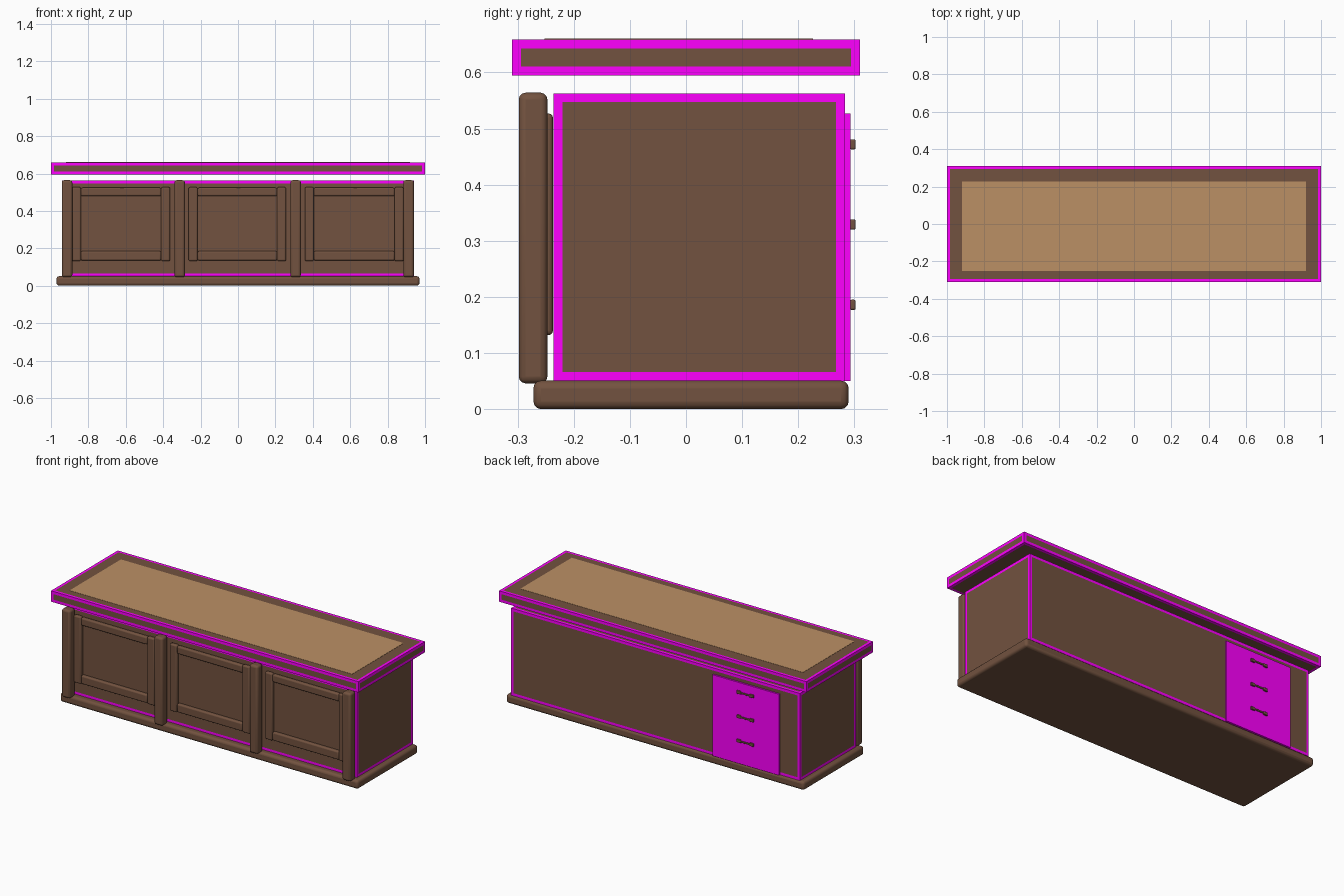
import bpy, bmesh
from mathutils import Vector

if "Cube" in bpy.data.objects:
    bpy.data.objects.remove(bpy.data.objects["Cube"])


def material(name, rgb):
    m = bpy.data.materials.new(name)
    m.diffuse_color = (*rgb, 1)
    m.use_nodes = True
    m.node_tree.nodes["Principled BSDF"].inputs["Base Color"].default_value = m.diffuse_color
    return m


WOOD = material("dark_wood", (0.17, 0.085, 0.05))
LEATHER = material("tan_leather", (0.50, 0.28, 0.13))
MAGENTA = material("magenta", (1.0, 0.0, 1.0))


def box(name, x, y, z, mats, bevel=0, inset=0):
    """Box from axis ranges; optional rounded edges or inset face panels (second material)."""
    bm = bmesh.new()
    bmesh.ops.create_cube(bm, size=1)
    for v in bm.verts:
        v.co = Vector([(r[0] + r[1]) / 2 + c * (r[1] - r[0]) for c, r in zip(v.co, (x, y, z))])
    if inset:
        panels = list(bm.faces)
        bmesh.ops.inset_individual(bm, faces=panels, thickness=inset, use_even_offset=True)
        for f in panels:
            f.material_index = 1
    me = bpy.data.meshes.new(name)
    bm.to_mesh(me)
    bm.free()
    for m in mats:
        me.materials.append(m)
    ob = bpy.data.objects.new(name, me)
    bpy.context.collection.objects.link(ob)
    if bevel:
        mod = ob.modifiers.new("round", 'BEVEL')
        mod.width, mod.segments = bevel, 3
        bpy.context.view_layer.objects.active = ob
        bpy.ops.object.select_all(action='DESELECT')
        ob.select_set(True)
        bpy.ops.object.shade_smooth_by_angle()
    return ob


# Plinth, cabinet body, floating top with its writing surface
box("plinth", (-0.97, 0.97), (-0.272, 0.29), (0, 0.051), [WOOD], bevel=0.014)
box("cabinet_body", (-0.94, 0.94), (-0.236, 0.283), (0.05, 0.563), [MAGENTA, WOOD], inset=0.016)
box("desk_top", (-1, 1), (-0.31, 0.31), (0.595, 0.659), [MAGENTA, WOOD], inset=0.016)
box("writing_surface", (-0.92, 0.92), (-0.252, 0.226), (0.657, 0.6602), [LEATHER])

# Front posts
for i, x in enumerate((-0.914, -0.312, 0.308, 0.912)):
    box(f"front_post_{i + 1}", (x - 0.028, x + 0.028), (-0.298, -0.247), (0.046, 0.564),
        [WOOD], bevel=0.012)

# Framed front panels
Y = (-0.262, -0.237)
for i, (a, b) in enumerate(((-0.888, -0.363), (-0.264, 0.257), (0.357, 0.885))):
    n = f"front_panel_{i + 1}"
    w = 0.048
    box(n + "_stile_left", (a, a + w), Y, (0.132, 0.527), [WOOD], bevel=0.008)
    box(n + "_stile_right", (b - w, b), Y, (0.132, 0.527), [WOOD], bevel=0.008)
    box(n + "_rail_top", (a + w, b - w), Y, (0.479, 0.524), [WOOD], bevel=0.008)
    box(n + "_rail_bottom", (a + w, b - w), Y, (0.135, 0.185), [WOOD], bevel=0.008)
    box(n + "_field", (a + 0.01, b - 0.01), (-0.242, -0.237), (0.14, 0.52), [WOOD])

# Drawer front on the back side with three pulls
box("drawer_front", (-0.81, -0.378), (0.28, 0.293), (0.05, 0.527), [MAGENTA])
for i, z in enumerate((0.186, 0.329, 0.472)):
    x = -0.594
    box(f"drawer_pull_{i + 1}_bar", (x - 0.05, x + 0.05), (0.2965, 0.302), (z - 0.005, z + 0.005),
        [WOOD], bevel=0.002)
    for side, s in (("left", -1), ("right", 1)):
        box(f"drawer_pull_{i + 1}_{side}_mount", (x + s * 0.042 - 0.013, x + s * 0.042 + 0.013),
            (0.292, 0.3025), (z - 0.009, z + 0.009), [WOOD], bevel=0.003)
